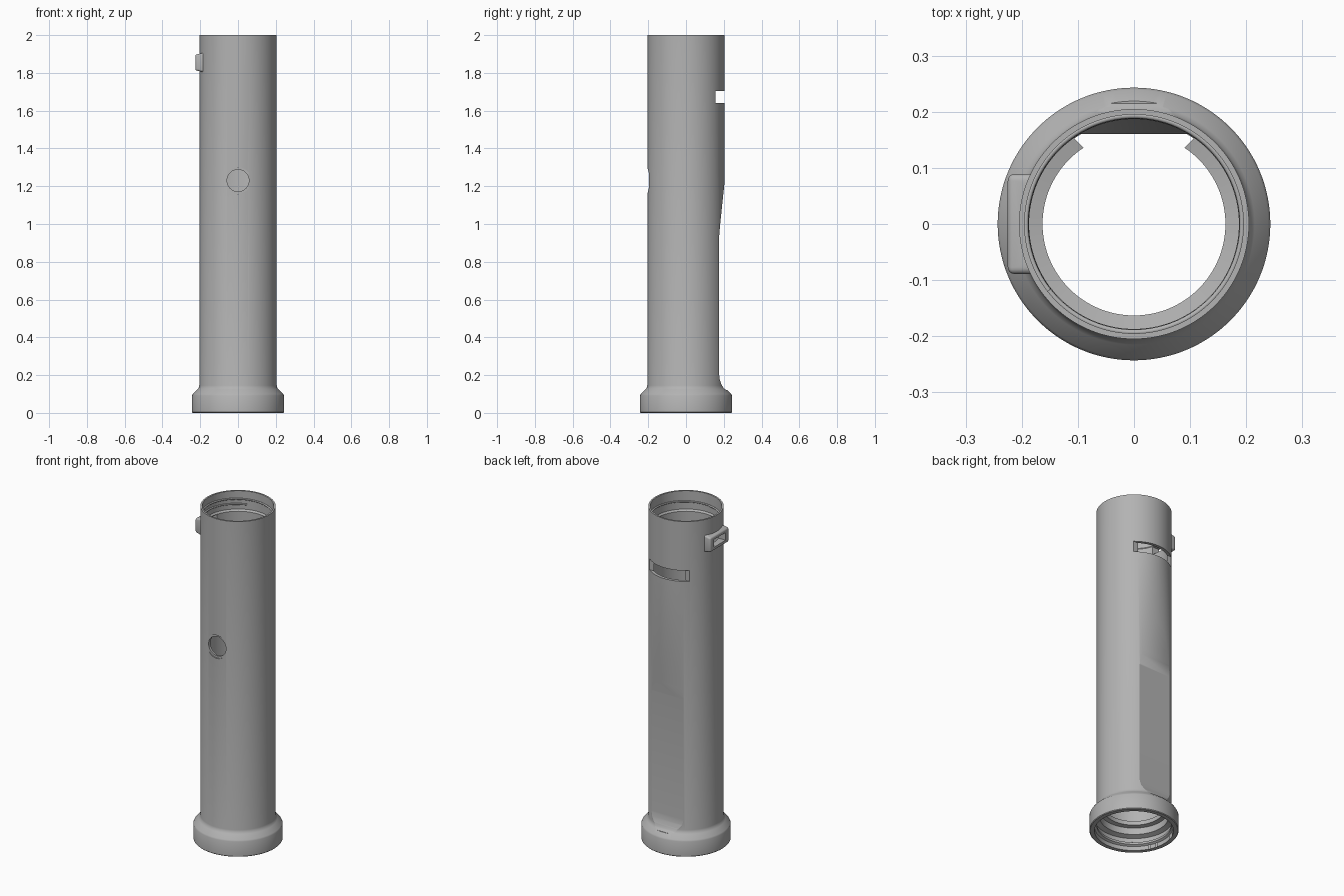
import bpy, bmesh, math
from mathutils import Matrix, Vector

cube = bpy.data.objects.get("Cube")
if cube:
    bpy.data.objects.remove(cube, do_unlink=True)

grey = bpy.data.materials.new("matte grey")
grey.use_nodes = True
grey.diffuse_color = (0.45, 0.45, 0.45, 1)
grey.node_tree.nodes["Principled BSDF"].inputs["Base Color"].default_value = grey.diffuse_color


def add_object(name, bm):
    bmesh.ops.recalc_face_normals(bm, faces=bm.faces)
    mesh = bpy.data.meshes.new(name)
    bm.to_mesh(mesh)
    bm.free()
    obj = bpy.data.objects.new(name, mesh)
    bpy.context.collection.objects.link(obj)
    mesh.materials.append(grey)
    return obj


def lathe(name, profile, steps=128):
    """Solid of revolution from (radius, height) points that start and end on the axis."""
    bm = bmesh.new()
    verts = [bm.verts.new((r, 0, z)) for r, z in profile]
    edges = [bm.edges.new(pair) for pair in zip(verts, verts[1:])]
    bmesh.ops.spin(bm, geom=verts + edges, cent=(0, 0, 0), axis=(0, 0, 1),
                   angle=math.tau, steps=steps, use_duplicate=False)
    bmesh.ops.remove_doubles(bm, verts=bm.verts, dist=1e-5)
    return add_object(name, bm)


def prism(name, points, direction):
    """Polygon extruded along a direction."""
    bm = bmesh.new()
    face = bm.faces.new([bm.verts.new(p) for p in points])
    extruded = bmesh.ops.extrude_face_region(bm, geom=[face])["geom"]
    moved = [g for g in extruded if isinstance(g, bmesh.types.BMVert)]
    bmesh.ops.translate(bm, verts=moved, vec=direction)
    return add_object(name, bm)


def box(name, low, high, bevel=0):
    low, high = Vector(low), Vector(high)
    bm = bmesh.new()
    bmesh.ops.create_cube(bm, size=1, matrix=Matrix.Translation((low + high) / 2)
                          @ Matrix.Diagonal((*(high - low), 1)))
    if bevel:
        bmesh.ops.bevel(bm, geom=bm.edges[:], offset=bevel, segments=4,
                        profile=0.5, affect='EDGES')
    return add_object(name, bm)


def front_cylinder(name, radius, y_start, y_end, z):
    bm = bmesh.new()
    place = Matrix.Translation((0, (y_start + y_end) / 2, z)) @ Matrix.Rotation(math.pi / 2, 4, 'X')
    bmesh.ops.create_cone(bm, cap_ends=True, segments=48, radius1=radius, radius2=radius,
                          depth=y_end - y_start, matrix=place)
    return add_object(name, bm)


def combine(target, tool, operation='DIFFERENCE'):
    mod = target.modifiers.new("combine", 'BOOLEAN')
    mod.operation, mod.object, mod.solver = operation, tool, 'EXACT'
    bpy.context.view_layer.objects.active = target
    bpy.ops.object.modifier_apply(modifier=mod.name)
    bpy.data.objects.remove(tool, do_unlink=True)


def back_flat(name, inset):
    """Cutter for the flat on the back, with a scooped foot and a long ramp on top."""
    outline = [(0.215, 0.12), (0.2, 0.13), (0.188, 0.15), (0.179, 0.175), (0.175, 0.205),
               (0.175, 0.93), (0.181, 1.0), (0.206, 1.24), (0.3, 1.24), (0.3, 0.12)]
    return prism(name, [(-0.3, y - inset, z) for y, z in outline], (0.6, 0, 0))


# Tube with flared foot
tube = lathe("tube_body", [
    (0, 0), (0.239, 0), (0.243, 0.004), (0.243, 0.092), (0.239, 0.1), (0.215, 0.124),
    (0.208, 0.133), (0.205, 0.145), (0.205, 2), (0, 2)])
combine(tube, back_flat("flat_cutter", 0))

# Strap loop on the right side
loop = box("strap_loop", (-0.225, -0.089, 1.8), (-0.16, 0.089, 1.91), 0.012)
for v in loop.data.vertices:
    if v.co.x < -0.21:
        v.co.z = 1.855 + (v.co.z - 1.855) * 0.8
combine(tube, loop, 'UNION')

# Hollow interior with thread grooves, a seat ledge and the matching inner flat
bore = lathe("bore", [
    (0, -0.02), (0.215, -0.02), (0.215, 0.025), (0.203, 0.032), (0.203, 0.045),
    (0.215, 0.052), (0.215, 0.075), (0.187, 0.085), (0.187, 0.125), (0.163, 0.13),
    (0.163, 0.155), (0.187, 0.16), (0.187, 1.88), (0.195, 1.89), (0.195, 2.02), (0, 2.02)])
combine(bore, back_flat("inner_flat_cutter", 0.015))
combine(tube, bore)

# Gap in the seat ledge
half = math.radians(35)
arc = [(0.186 * math.sin(a), min(0.186 * math.cos(a), 0.172), 0.12)
       for a in [half * (i / 6 - 1) for i in range(13)]]
combine(tube, prism("ledge_gap", [(0, 0.05, 0.12)] + arc, (0, 0, 0.045)))

# Back slot, loop opening and front button hole
combine(tube, box("slot_cutter", (-0.3, 0.156, 1.64), (0.3, 0.3, 1.705)))
combine(tube, box("loop_opening", (-0.3, -0.055, 1.832), (-0.1, 0.055, 1.878)))
combine(tube, front_cylinder("button_seat", 0.07, -0.3, -0.197, 1.23))
combine(tube, front_cylinder("button_hole", 0.058, -0.3, -0.1, 1.23))

# Thread ridge inside the mouth
curve = bpy.data.curves.new("mouth_thread", 'CURVE')
curve.dimensions = '3D'
curve.bevel_depth = 0.005
curve.bevel_resolution = 2
curve.use_fill_caps = True
spline = curve.splines.new('POLY')
count = 120
spline.points.add(count - 1)
for i, p in enumerate(spline.points):
    a = math.radians(110) + 1.3 * math.tau * i / (count - 1)
    p.co = (0.193 * math.cos(a), 0.193 * math.sin(a), 1.92 + 0.04 * i / count, 1)
curve.materials.append(grey)
thread = bpy.data.objects.new("mouth_thread", curve)
bpy.context.collection.objects.link(thread)

# Smooth shading with crisp edges
bpy.ops.object.select_all(action='DESELECT')
tube.select_set(True)
bpy.context.view_layer.objects.active = tube
bpy.ops.object.shade_smooth_by_angle(angle=math.radians(30))
